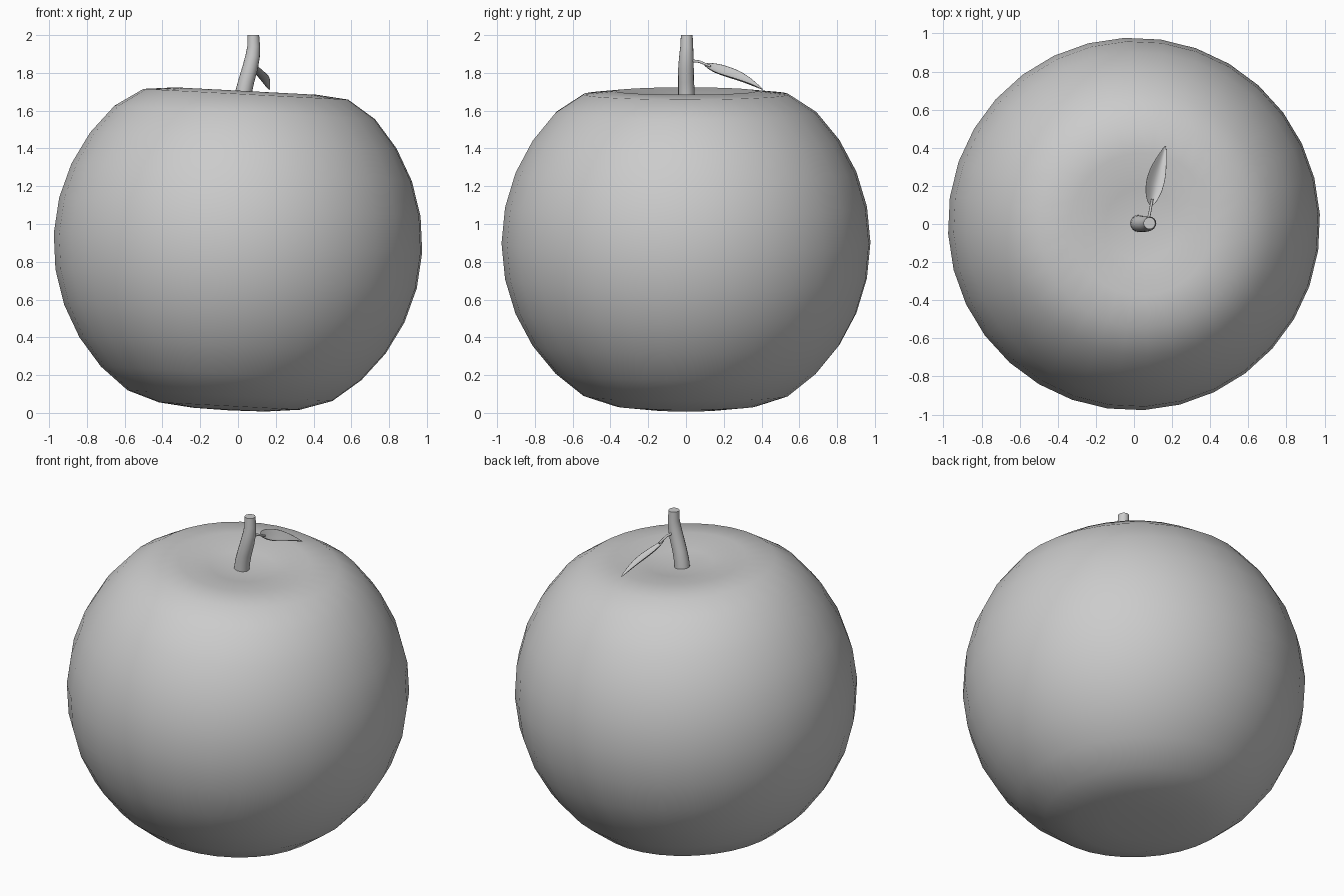
import bpy, bmesh, math
from mathutils import Vector, Matrix

if "Cube" in bpy.data.objects:
    bpy.data.objects.remove(bpy.data.objects["Cube"])


def finish(name, bm, angle=180):
    bmesh.ops.recalc_face_normals(bm, faces=bm.faces)
    mesh = bpy.data.meshes.new(name)
    bm.to_mesh(mesh)
    bm.free()
    ob = bpy.data.objects.new(name, mesh)
    bpy.context.collection.objects.link(ob)
    bpy.ops.object.select_all(action='DESELECT')
    ob.select_set(True)
    bpy.context.view_layer.objects.active = ob
    bpy.ops.object.shade_smooth_by_angle(angle=math.radians(angle))
    return ob


def tube(name, points, sides):
    """Tapered tube through (x, y, z, radius) points."""
    bm = bmesh.new()
    pts = [Vector(p[:3]) for p in points]
    rings = []
    for i, p in enumerate(pts):
        d = pts[min(i + 1, len(pts) - 1)] - pts[max(i - 1, 0)]
        if i == len(pts) - 1 and abs(d.z) > abs(d.y):
            d = Vector((0, 0, 1))
        q = Vector((0, 0, 1)).rotation_difference(d)
        r = points[i][3]
        rings.append([bm.verts.new(p + q @ Vector((r * math.cos(a), r * math.sin(a), 0)))
                      for a in (2 * math.pi * k / sides for k in range(sides))])
    for a, b in zip(rings, rings[1:]):
        for k in range(sides):
            n = (k + 1) % sides
            bm.faces.new((a[k], a[n], b[n], b[k]))
    bm.faces.new(rings[0])
    bm.faces.new(rings[-1])
    return finish(name, bm, 50)


# Fruit body: sphere with pressed-in top and flattened base, slightly tilted
R, CZ = 0.978, 0.9
ring_heights = {0: 1.655, 1: 1.675, 2: 1.705, 3: 1.688, 13: 0.09, 14: 0.035, 15: 0.016, 16: 0.012}
bm = bmesh.new()
bmesh.ops.create_uvsphere(bm, u_segments=32, v_segments=16, radius=R)
for v in bm.verts:
    ring = round(math.acos(max(-1, min(1, v.co.z / R))) / (math.pi / 16))
    if ring in ring_heights:
        v.co.z = ring_heights[ring] - CZ
tilt = Matrix.Rotation(math.radians(3), 4, 'Y') @ Matrix.Rotation(math.radians(3), 4, 'Z')
bmesh.ops.transform(bm, matrix=Matrix.Translation((0, 0, CZ)) @ tilt, verts=bm.verts)
finish("fruit_body", bm)

# Curved stem
tube("stem", [(0.022, 0.003, 1.63, 0.045), (0.03, 0.002, 1.70, 0.044),
              (0.045, 0, 1.76, 0.042), (0.065, 0, 1.83, 0.041),
              (0.078, 0.002, 1.89, 0.038), (0.083, 0.004, 1.94, 0.034),
              (0.081, 0.004, 2.0, 0.031)], 16)

# Leaf stalk
tube("leaf_stalk", [(0.075, 0.02, 1.865, 0.008), (0.085, 0.07, 1.86, 0.007),
                    (0.096, 0.13, 1.835, 0.006)], 8)

# Folded leaf: rows of left edge, midrib, right edge
rows = [((0.082, 0.095, 1.85), (0.09, 0.095, 1.842), (0.10, 0.095, 1.842)),
        ((0.057, 0.14, 1.858), (0.095, 0.14, 1.80), (0.135, 0.135, 1.81)),
        ((0.058, 0.24, 1.835), (0.113, 0.22, 1.768), (0.168, 0.22, 1.785)),
        ((0.10, 0.33, 1.79), (0.14, 0.31, 1.742), (0.173, 0.32, 1.755)),
        ((0.162, 0.412, 1.71), (0.166, 0.412, 1.708), (0.17, 0.41, 1.71))]
bm = bmesh.new()
grid = [[bm.verts.new(p) for p in row] for row in rows]
for a, b in zip(grid, grid[1:]):
    for k in range(2):
        bm.faces.new((a[k], a[k + 1], b[k + 1], b[k]))
leaf = finish("leaf", bm)
solid = leaf.modifiers.new("thickness", 'SOLIDIFY')
solid.thickness = 0.004
solid.offset = 0
sub = leaf.modifiers.new("smooth", 'SUBSURF')
sub.levels = sub.render_levels = 2
